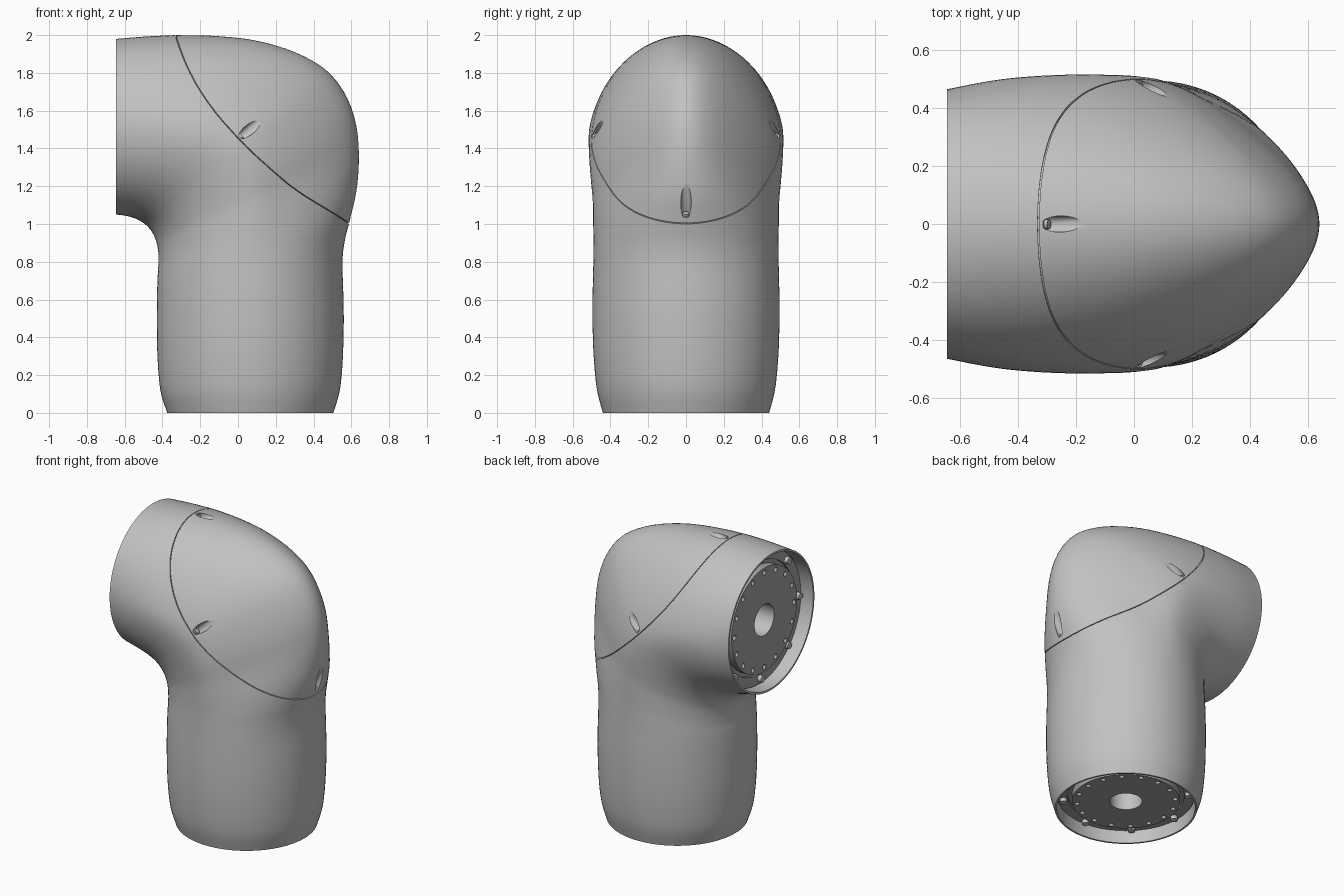
import bpy, bmesh
from math import sin, cos, pi, radians, sqrt
from mathutils import Vector, Matrix
from mathutils.bvhtree import BVHTree

if "Cube" in bpy.data.objects:
    bpy.data.objects.remove(bpy.data.objects["Cube"], do_unlink=True)


def material(name, value):
    m = bpy.data.materials.new(name)
    m.use_nodes = True
    col = (value, value, value, 1)
    m.diffuse_color = col
    m.node_tree.nodes["Principled BSDF"].inputs["Base Color"].default_value = col
    return m


SHELL = material("shell grey", 0.54)
FLANGE = material("flange grey", 0.37)


def make_object(name, bm, mat):
    bmesh.ops.recalc_face_normals(bm, faces=bm.faces)
    mesh = bpy.data.meshes.new(name)
    bm.to_mesh(mesh)
    bm.free()
    mesh.materials.append(mat)
    ob = bpy.data.objects.new(name, mesh)
    bpy.context.collection.objects.link(ob)
    return ob


def activate(ob):
    bpy.ops.object.select_all(action='DESELECT')
    ob.select_set(True)
    bpy.context.view_layer.objects.active = ob


def smooth(ob):
    activate(ob)
    bpy.ops.object.shade_smooth_by_angle(angle=radians(35))


def cut(ob, cutter):
    activate(ob)
    mod = ob.modifiers.new("cut", 'BOOLEAN')
    mod.object = cutter
    mod.solver = 'EXACT'
    bpy.ops.object.modifier_apply(modifier=mod.name)
    bpy.data.objects.remove(cutter, do_unlink=True)


def bridge(bm, a, b):
    n = len(a)
    for i in range(n):
        bm.faces.new((a[i], a[(i + 1) % n], b[(i + 1) % n], b[i]))


def add_rod(bm, a, b, r, seg=20):
    d = b - a
    mat = Matrix.Translation((a + b) / 2) @ d.to_track_quat('Z', 'Y').to_matrix().to_4x4()
    bmesh.ops.create_cone(bm, cap_ends=True, segments=seg, radius1=r, radius2=r,
                          depth=d.length, matrix=mat)


# Straight sleeve sections: height, outer x, inner x, half width
SLEEVE = [(0, .505, -.375, .44), (.1, .535, -.407, .467), (.2, .549, -.42, .481),
          (.34, .557, -.428, .491), (.5, .56, -.43, .495), (.65, .557, -.428, .494)]
# Bend sections: outer x, outer z, half width, taper towards the outside of the bend
BEND = [(.553, .8, .491, 0), (.565, .91, .491, .04), (.592, 1.02, .492, .11), (.627, 1.17, .496, .24),
        (.64, 1.37, .5, .38), (.62, 1.55, .509, .42), (.56, 1.7, .516, .42), (.46, 1.82, .52, .38),
        (.3, 1.91, .521, .32), (.1, 1.97, .52, .26), (-.1, 1.994, .514, .19), (-.3, 2.0, .503, .12),
        (-.48, 1.993, .486, .06), (-.645, 1.98, .465, 0)]
# Fillet curve on the inside of the bend
FILLET = [Vector(p) for p in ((-.424, .75), (-.4, .97), (-.5, 1.04), (-.645, 1.05))]


def fillet_point(t):
    p, s = FILLET, 1 - t
    return p[0] * s**3 + p[1] * 3 * s * s * t + p[2] * 3 * s * t * t + p[3] * t**3


def sections(steps=4):
    keys = [Vector((ox, z, ix, z, w, 0)) for z, ox, ix, w in SLEEVE]
    for i, (ox, oz, w, k) in enumerate(BEND):
        keys.append(Vector((ox, oz, *fillet_point(i / (len(BEND) - 1)), w, k)))
    for i in range(len(keys) - 1):
        b, c = keys[i], keys[i + 1]
        a = keys[i - 1] if i else b * 2 - c
        d = keys[i + 2] if i + 2 < len(keys) else c * 2 - b
        for j in range(steps):
            t = j / steps
            yield (b * 2 + (c - a) * t + (a * 2 - b * 5 + c * 4 - d) * t * t
                   + (b * 3 - a - c * 3 + d) * t**3) / 2
    yield keys[-1]


# Elbow shell lofted through the egg-shaped sections
SEG = 96
bm = bmesh.new()
rings = []
for ox, oz, ix, iz, w, k in sections():
    mid = Vector(((ox + ix) / 2, 0, (oz + iz) / 2))
    half = Vector(((ox - ix) / 2, 0, (oz - iz) / 2))
    ring = []
    for i in range(SEG):
        c, s = cos(2 * pi * i / SEG), sin(2 * pi * i / SEG)
        narrow = 1 - k * (c + sqrt(c * c + .01)) / 2
        ring.append(bm.verts.new(mid + half * c + Vector((0, w * s * narrow, 0))))
    rings.append(ring)
for a, b in zip(rings, rings[1:]):
    bridge(bm, a, b)
# Thin rims and recessed sockets at both ends
for ring, inward in ((rings[0], Vector((0, 0, 1))), (rings[-1], Vector((1, 0, 0)))):
    mid = sum((v.co for v in ring), Vector()) / SEG
    lip = [bm.verts.new(mid + (v.co - mid) * .973) for v in ring]
    floor = [bm.verts.new(v.co + inward * .2) for v in lip]
    bridge(bm, ring, lip)
    bridge(bm, lip, floor)
    bm.faces.new(floor)
bmesh.ops.recalc_face_normals(bm, faces=bm.faces)
surface = BVHTree.FromBMesh(bm)
shell = make_object("elbow_shell", bm, SHELL)


def snap(p, offset):
    loc, normal, _, _ = surface.find_nearest(Vector(p))
    return loc + normal * offset


# Joint groove running diagonally round the shell
bm = bmesh.new()
N = 120
points = []
for i in range(N):
    a, y = cos(2 * pi * i / N), sin(2 * pi * i / N) * .53
    points.append(surface.find_nearest(Vector((.465 * a + .135 * a * a, y, 1.47 - .5 * a + .03 * a * a)))[:2])
loops = []
for i, (p, n) in enumerate(points):
    side = n.cross(points[(i + 1) % N][0] - points[i - 1][0]).normalized() * .0025
    loops.append([bm.verts.new(p + side * s + n * h)
                  for s, h in ((-1, -.01), (1, -.01), (1, .006), (-1, .006))])
for i in range(N):
    bridge(bm, loops[i - 1], loops[i])
cut(shell, make_object("groove_cutter", bm, SHELL))

# Angled screw slots beside the groove
SLOTS = [((.64, 0, 1.03), (.66, 0, 1.19)), ((-.305, 0, 2.02), (-.19, 0, 2.02))]
SLOTS += [((.025, s * .53, 1.475), (.135, s * .53, 1.565)) for s in (-1, 1)]
slots, screws = bmesh.new(), bmesh.new()
for a, b in SLOTS:
    start, end = snap(a, -.024), snap(b, .027)
    axis = (end - start).normalized()
    add_rod(slots, start, end + axis * .03, .028)
    add_rod(screws, start - axis * .01, start + axis * .012, .017)
cut(shell, make_object("slot_cutter", slots, SHELL))
smooth(shell)
smooth(make_object("slot_screws", screws, SHELL))


# Mounting flange with bore, hole circle and bolts; local z points into the shell
def flange(name, place):
    profile = [(.1, .19), (.1, .05), (.335, .05), (.335, .1), (.36, .1), (.36, .085),
               (.424, .085), (.424, .195)]
    bm = bmesh.new()
    loops = [[bm.verts.new((r * cos(2 * pi * i / 64), r * sin(2 * pi * i / 64), z)) for i in range(64)]
             for r, z in profile]
    for a, b in zip(loops, loops[1:]):
        bridge(bm, a, b)
    bm.faces.new(loops[0])
    bm.faces.new(loops[-1])
    disc = make_object(name, bm, FLANGE)

    holes, bolts = bmesh.new(), bmesh.new()
    for i in range(16):
        t = 2 * pi * i / 16
        p = Vector((cos(t), sin(t), 0))
        add_rod(holes, p * .305 + Vector((0, 0, .03)), p * .305 + Vector((0, 0, .08)), .016, 16)
        if i % 2 == 0:
            add_rod(bolts, p * .388 + Vector((0, 0, .06)), p * .388 + Vector((0, 0, .1)), .022, 16)
    cut(disc, make_object("hole_cutter", holes, FLANGE))
    # bright bore wall
    disc.data.materials.append(SHELL)
    for f in disc.data.polygons:
        if abs(f.normal.z) < .5 and f.center.xy.length < .12:
            f.material_index = 1
    studs = make_object(name + "_bolts", bolts, SHELL)
    for ob in (disc, studs):
        ob.data.transform(place)
        smooth(ob)


flange("bottom_flange", Matrix.Translation((.065, 0, 0)))
flange("side_flange", Matrix.Translation((-.645, 0, 1.515)) @ Matrix.Rotation(pi / 2, 4, 'Y')
       @ Matrix.Scale(1.055, 4))
